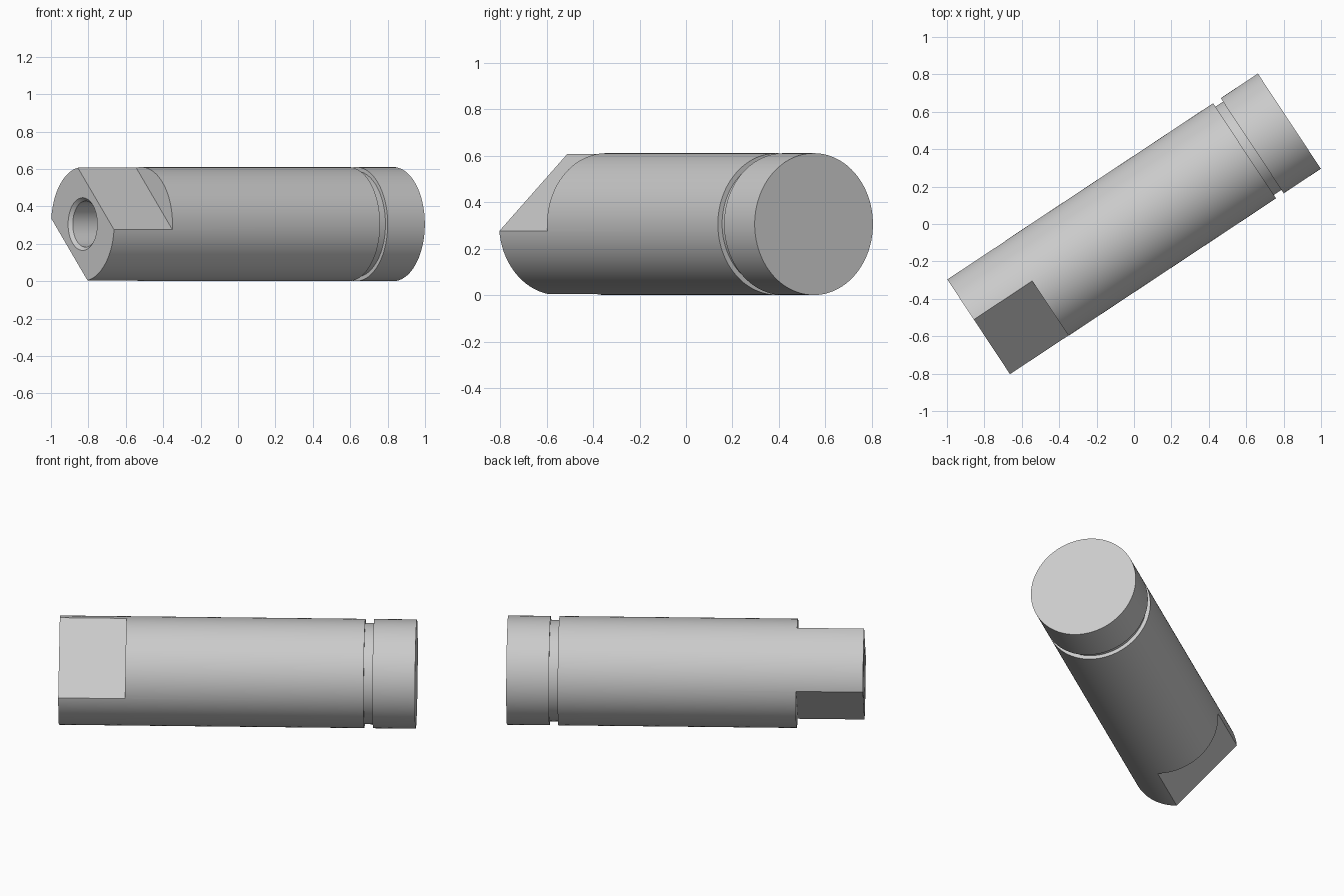
import bpy, bmesh, math
from mathutils import Matrix

if "Cube" in bpy.data.objects:
    bpy.data.objects.remove(bpy.data.objects["Cube"])

RADIUS, HALF, SIDES = 0.305, 0.996, 128
HEADING = math.radians(33.5)      # shaft direction seen from above
FLAT_TILT = math.radians(43.4)    # roll of the wrench flats
FLAT_DIST, FLAT_END = 0.187, -0.622

steel = bpy.data.materials.new("steel_grey")
steel.diffuse_color = (0.6, 0.6, 0.6, 1)
steel.use_nodes = True
steel.node_tree.nodes["Principled BSDF"].inputs["Base Color"].default_value = steel.diffuse_color


def make_object(name, bm):
    bmesh.ops.recalc_face_normals(bm, faces=bm.faces)
    mesh = bpy.data.meshes.new(name)
    bm.to_mesh(mesh)
    bm.free()
    obj = bpy.data.objects.new(name, mesh)
    bpy.context.collection.objects.link(obj)
    return obj


def lathe(name, profile):
    """Revolve (position, radius) points round the x axis and cap both ends."""
    bm = bmesh.new()
    rings = []
    for x, r in profile:
        rings.append([bm.verts.new((x, r * math.cos(i * math.tau / SIDES),
                                    r * math.sin(i * math.tau / SIDES)))
                      for i in range(SIDES)])
    for a, b in zip(rings, rings[1:]):
        for i in range(SIDES):
            j = (i + 1) % SIDES
            bm.faces.new((a[i], a[j], b[j], b[i]))
    bm.faces.new(rings[0])
    bm.faces.new(rings[-1])
    return make_object(name, bm)


# Shaft: blind chamfered bore, outer wall, ring groove, plain far end
shaft = lathe("shaft", [
    (-0.40, 0.123), (-HALF + 0.018, 0.123), (-HALF, 0.141), (-HALF, RADIUS),
    (0.709, RADIUS), (0.709, 0.283), (0.758, 0.283), (0.758, RADIUS),
    (HALF, RADIUS)])
shaft.data.materials.append(steel)

# Two opposite wrench flats cut at the bored end
bpy.context.view_layer.objects.active = shaft
shaft.select_set(True)
for side in (0, math.pi):
    bm = bmesh.new()
    length, height = 0.6, 0.4
    bmesh.ops.create_cube(bm, size=1, matrix=(
        Matrix.Rotation(FLAT_TILT + side, 4, 'X')
        @ Matrix.Translation((FLAT_END - length / 2, 0, FLAT_DIST + height / 2))
        @ Matrix.Diagonal((length, 1.0, height, 1))))
    cutter = make_object("flat_cutter", bm)
    cutter.data.materials.append(steel)
    cutter.hide_render = True
    cut = shaft.modifiers.new("flat", 'BOOLEAN')
    cut.operation, cut.solver, cut.object = 'DIFFERENCE', 'EXACT', cutter
    bpy.ops.object.modifier_apply(modifier=cut.name)
    bpy.data.objects.remove(cutter)

# Lay the shaft on the ground at its heading
shaft.data.transform(Matrix.Translation((0, 0, RADIUS))
                     @ Matrix.Rotation(HEADING, 4, 'Z'))
bpy.ops.object.shade_smooth_by_angle(angle=math.radians(30))
